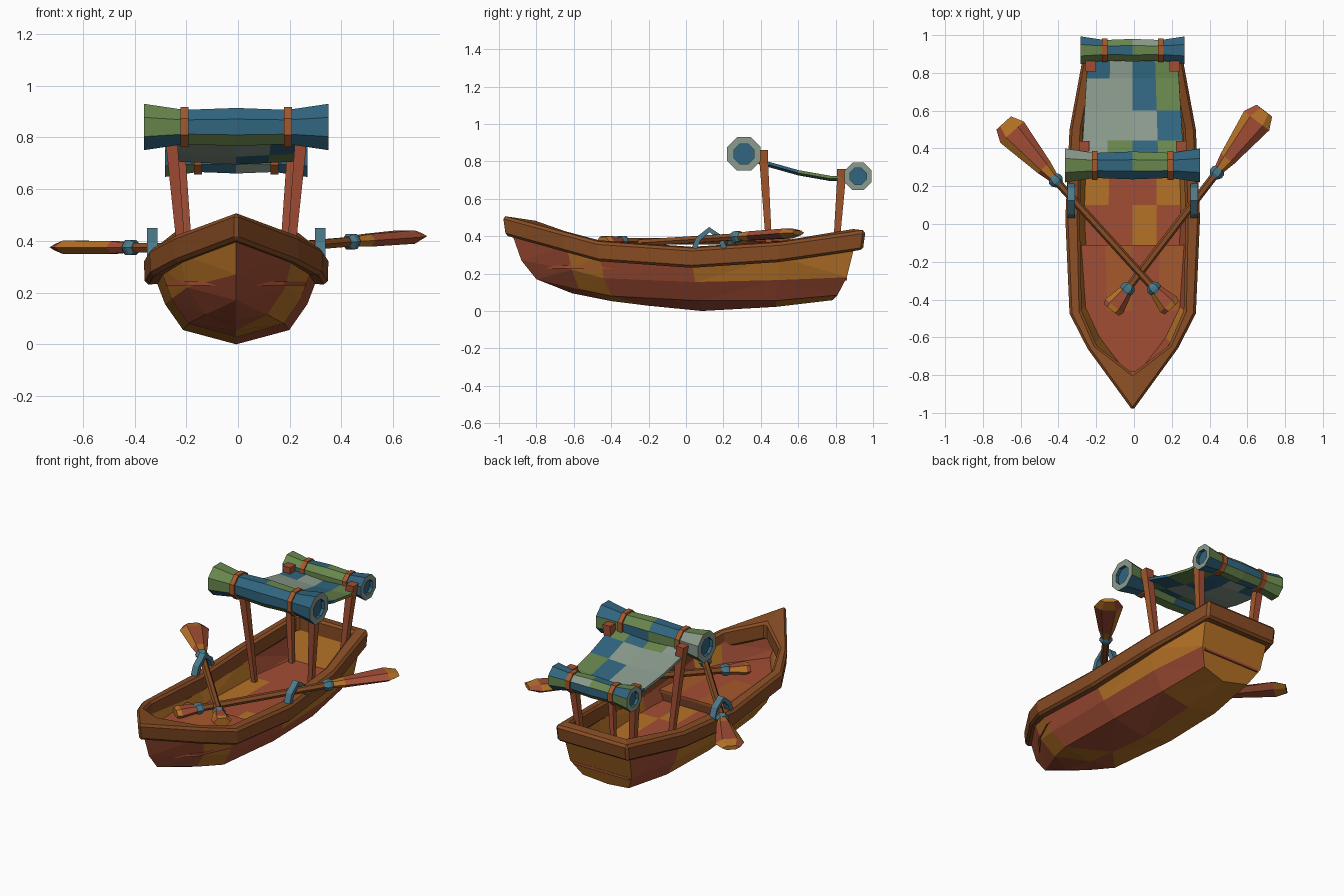
import bpy, bmesh, math, random
from mathutils import Vector

if "Cube" in bpy.data.objects:
    bpy.data.objects.remove(bpy.data.objects["Cube"])

random.seed(4)
CX = -0.007  # boat centreline

PALETTE = {
    "orange": (.47, .17, .02), "red": (.36, .075, .035), "brown": (.25, .075, .018),
    "dark_brown": (.17, .05, .02), "blue": (.03, .13, .21), "green": (.14, .24, .075),
    "pale": (.26, .33, .27), "teal": (.07, .19, .25), "strap": (.38, .10, .025)}
MATS = {}
for key, col in PALETTE.items():
    MATS[key] = bpy.data.materials.new(key)
    MATS[key].diffuse_color = (*col, 1)


def make(name, bm, colours):
    """Turn a bmesh into an object; faces carry an index into colours."""
    bmesh.ops.remove_doubles(bm, verts=bm.verts, dist=1e-5)
    bmesh.ops.recalc_face_normals(bm, faces=bm.faces)
    me = bpy.data.meshes.new(name)
    bm.to_mesh(me)
    bm.free()
    for c in colours:
        me.materials.append(MATS[c])
    ob = bpy.data.objects.new(name, me)
    bpy.context.collection.objects.link(ob)
    return ob


def loft(name, rings, colours, pick=lambda i, j: 0, ring_closed=True, path_closed=False, caps=True):
    """Skin a list of equally sized rings; pick(i, j) chooses the face colour."""
    bm = bmesh.new()
    vs = [[bm.verts.new(p) for p in r] for r in rings]
    n, m = len(rings), len(rings[0])
    for i in range(n if path_closed else n - 1):
        for j in range(m if ring_closed else m - 1):
            a, b = vs[i], vs[(i + 1) % n]
            k = (j + 1) % m
            bm.faces.new((a[j], a[k], b[k], b[j])).material_index = pick(i, j)
    if caps and not path_closed:
        bm.faces.new(vs[0]).material_index = pick(0, 0)
        bm.faces.new(vs[-1]).material_index = pick(n - 2, 0)
    return make(name, bm, colours)


def solidify(ob, t, offset):
    mod = ob.modifiers.new("thickness", "SOLIDIFY")
    mod.thickness, mod.offset = t, offset


# Hull: half sections from the gunwale down to the keel, bow to stern
half = [
    [(0, -.94, .44), (0, -.88, .27), (0, -.80, .17), (0, -.61, .095)],
    [(.22, -.64, .35), (.19, -.61, .22), (.12, -.57, .115), (0, -.40, .053)],
    [(.295, -.46, .30), (.25, -.44, .175), (.185, -.40, .08), (0, -.20, .028)],
    [(.315, .03, .26), (.275, .05, .155), (.205, .07, .055), (0, .085, 0)],
    [(.30, .50, .29), (.265, .49, .165), (.195, .48, .055), (0, .48, .022)],
    [(.23, .905, .36), (.215, .86, .18), (.16, .81, .085), (0, .785, .058)],
]
bm = bmesh.new()
rows = []
for s in half:
    pts = [(CX + x, y, z) for x, y, z in s] + [(CX - x, y, z) for x, y, z in s[-2::-1]]
    rows.append([bm.verts.new(p) for p in pts])
for a, b in zip(rows, rows[1:]):
    for j in range(6):
        upper = j in (0, 5)
        f = bm.faces.new((a[j], a[j + 1], b[j + 1], b[j]))
        f.material_index = int(random.random() < (.25 if upper else .6))
bm.faces.new(rows[-1])
bmesh.ops.remove_doubles(bm, verts=bm.verts, dist=1e-5)
bmesh.ops.triangulate(bm, faces=[f for f in bm.faces if len(f.verts) == 4])
solidify(make("hull", bm, ["orange", "red"]), .025, -1)

# Gunwale rim: outer x, y, inner x, y, top height
rim = [(0, -.99, 0, -.79, .51), (.24, -.66, .19, -.645, .42), (.335, -.475, .27, -.46, .37),
       (.357, .03, .28, .03, .335), (.335, .50, .265, .50, .365), (.25, .96, .19, .88, .43)]
full = rim + [(-a, b, -c, d, z) for a, b, c, d, z in rim[:0:-1]]
rings = []
for ox, oy, ix, iy, z in full:
    zi = z - (.03 if oy < -.9 else -.01)
    rings.append([(CX + ox, oy, z), (CX + ix, iy, zi), (CX + ix, iy, zi - .11),
                  (CX + ox * .99, oy * .985, z - .105)])
ob = loft("gunwale_rim", rings, ["brown"], path_closed=True)
bev = ob.modifiers.new("bevel", "BEVEL")
bev.width, bev.segments, bev.limit_method = .014, 1, "ANGLE"


def boards(name, outline, z, t, colours):
    """Flat floor panel split into lengthwise strips across its outline."""
    rws = [[(CX + w * k / 2, y, z) for k in range(-2, 3)] for w, y in outline]
    o = loft(name, rws, colours, lambda i, j: random.randrange(len(colours)), False, False, False)
    solidify(o, t, 0)


# Floor and raised front deck with its step
boards("floor", [(.25, -.13), (.255, .10), (.24, .50), (.195, .86)], .17, .015, ["orange", "red"])
boards("front_deck", [(0, -.83), (.185, -.645), (.27, -.46), (.287, -.11)], .235, .015, ["red", "red", "strap"])
loft("deck_step", [[(CX + s * w, y, z) for s, y in ((-1, -.115), (1, -.115), (1, -.13), (-1, -.13))]
                   for w, z in ((.25, .165), (.285, .235))], ["dark_brown"])


# Canopy posts: leaning, tapered toward the foot
def post(name, top, foot, rt, rf):
    sq = [(-1, -1), (1, -1), (1, 1), (-1, 1)]
    mid = [.9 * t + .1 * f for t, f in zip(top, foot)]
    loft(name, [[(c[0] + r * a, c[1] + r * b, c[2]) for a, b in sq]
                for c, r in ((foot, rf), (mid, rt * .85), (top, rt))], ["red", "strap"], lambda i, j: j % 2)


for s, side in ((-1, "left"), (1, "right")):
    post("front_post_" + side, (CX + s * .257, .412, .86), (CX + s * .195, .455, .17), .027, .013)
    post("back_post_" + side, (CX + s * .222, .835, .76), (CX + s * .17, .79, .17), .027, .013)


def octagon(x, y, z, r):
    return [(x, y + r * math.cos(a), z + r * math.sin(a))
            for a in (math.pi / 8 + k * math.pi / 4 for k in range(8))]


# Rolled cloth at each end of the canopy, with straps
def cloth_roll(name, y, z, w, ws, r):
    prof = [(-w + .02, r * .6), (-w, r * .6), (-w, r), (-ws, r * .74), (0, r * .82),
            (ws, r * .74), (w, r), (w, r * .6), (w - .02, r * .6)]

    def pick(i, j):
        if i in (0, 7):
            return 0
        if i in (1, 6):
            return 2
        return random.choice((0, 1, 1, 2)) if i in (2, 4) else random.choice((0, 0, 1))
    loft(name, [octagon(CX + x, y, z, q) for x, q in prof], ["blue", "green", "pale"], pick)
    for s, side in ((-1, "left"), (1, "right")):
        x = CX + s * ws
        loft(name + "_strap_" + side, [octagon(x + d, y, z, r * .86) for d in (-.015, .015)], ["strap"])


cloth_roll("front_roll", .31, .84, .357, .2, .097)
cloth_roll("back_roll", .92, .72, .275, .148, .079)

# Canopy cloth: sagging sheet with lengthwise stripes
sheet = [(.32, .83, .27), (.44, .79, .265), (.60, .745, .255), (.77, .715, .245), (.92, .715, .235)]
ob = loft("canopy_cloth",
          [[(CX + w * k / 2, y, z - .012 * (1 - abs(k) / 2)) for k in range(-2, 3)] for y, z, w in sheet],
          ["blue", "green", "pale"],
          lambda i, j: 2 if random.random() < .2 else (j + (i == 1 and j > 1)) % 2, False, False, False)
solidify(ob, .016, 0)


# Oars: handle, collars, shaft and blade along one axis
def oar(side, p0, p1):
    p0, p1 = Vector(p0), Vector(p1)
    d = (p1 - p0).normalized()
    u = d.cross(Vector((0, 0, 1))).normalized()
    v = u.cross(d)

    def part(name, prof, colours, n=6):
        rs = [[p0.lerp(p1, t) + u * a * math.cos(k * math.tau / n) + v * b * math.sin(k * math.tau / n)
               for k in range(n)] for t, a, b in prof]
        loft("oar_" + name + "_" + side, rs, colours, lambda i, j: (i + j // 2) % len(colours))

    part("handle", [(0, .05, .028), (.02, .06, .034), (.10, .034, .024)], ["orange", "red"])
    part("shaft", [(.09, .021, .021), (.72, .021, .021)], ["brown"])
    for name, t in (("handle_collar", .105), ("blade_collar", .69)):
        part(name, [(t - .022, .024, .024), (t - .008, .038, .034), (t + .008, .038, .034),
                    (t + .022, .024, .024)], ["teal"])
    part("blade", [(.70, .026, .022), (.76, .045, .028), (.95, .084, .03), (1, .052, .014)],
         ["orange", "red"])


oar("left", (.20, -.445, .372), (-.69, .535, .375))
oar("right", (-.12, -.455, .35), (.69, .60, .418))

# Oarlocks: arched bands over the shafts
arch = [(.045, .335), (.065, .385), (.125, .435), (.18, .395), (.205, .335)]
for s, side in ((-1, "left"), (1, "right")):
    rings = []
    for i, (y, z) in enumerate(arch):
        a, b = Vector(arch[max(i - 1, 0)]), Vector(arch[min(i + 1, 4)])
        t = (b - a).normalized()
        rings.append([(CX + s * .325 + .02 * p, y - t.y * .014 * q, z + t.x * .014 * q)
                      for p, q in ((-1, -1), (1, -1), (1, 1), (-1, 1))])
    loft("oarlock_" + side, rings, ["teal"])

for m in bpy.data.materials:
    if m.users and not m.is_grease_pencil:
        m.use_nodes = True
        m.node_tree.nodes["Principled BSDF"].inputs["Base Color"].default_value = m.diffuse_color
